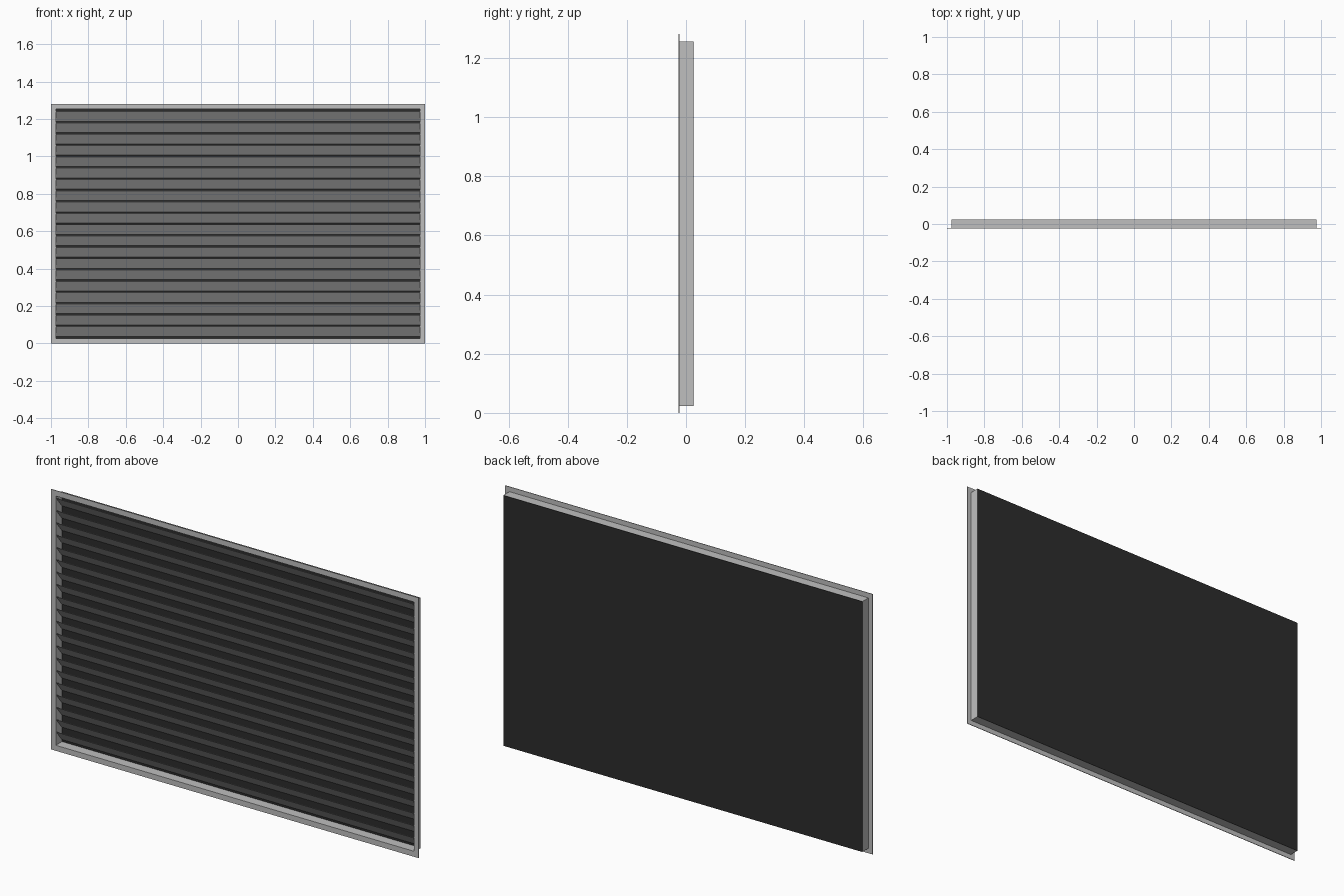
import bpy
import bmesh

cube = bpy.data.objects.get("Cube")
if cube:
    bpy.data.objects.remove(cube, do_unlink=True)


def material(name, value):
    m = bpy.data.materials.new(name)
    m.use_nodes = True
    colour = (value, value, value, 1)
    m.diffuse_color = colour
    m.node_tree.nodes["Principled BSDF"].inputs["Base Color"].default_value = colour
    return m


metal = material("light grey metal", 0.52)
black = material("black backing", 0.025)

MID = 0.64                    # height of the centre
HALF_X, HALF_Z = 1.0, 0.64    # outer flange half sizes
BOX_X, BOX_Z = 0.977, 0.616   # sleeve half sizes
WALL = 0.003
FRONT, BACK = -0.025, 0.025


def finish(name, bm, mat):
    bmesh.ops.recalc_face_normals(bm, faces=bm.faces)
    mesh = bpy.data.meshes.new(name)
    bm.to_mesh(mesh)
    bm.free()
    mesh.materials.append(mat)
    obj = bpy.data.objects.new(name, mesh)
    bpy.context.collection.objects.link(obj)
    return obj


def ring(name, outer, inner, y0, y1, mat):
    """Rectangular frame lying between two depths."""
    bm = bmesh.new()
    corners = [(-1, -1), (1, -1), (1, 1), (-1, 1)]
    loops = [[bm.verts.new((sx * hx, y, MID + sz * hz)) for sx, sz in corners]
             for (hx, hz), y in ((outer, y0), (outer, y1), (inner, y1), (inner, y0))]
    for a, b in zip(loops, loops[1:] + loops[:1]):
        for i in range(4):
            j = (i + 1) % 4
            bm.faces.new((a[i], a[j], b[j], b[i]))
    return finish(name, bm, mat)


def prism(name, profile, half_x, mat):
    """Closed (y, z) profile extruded across the width."""
    bm = bmesh.new()
    left, right = [[bm.verts.new((x, y, z)) for y, z in profile]
                   for x in (-half_x, half_x)]
    bm.faces.new(left)
    bm.faces.new(right)
    n = len(profile)
    for i in range(n):
        j = (i + 1) % n
        bm.faces.new((left[i], left[j], right[j], right[i]))
    return finish(name, bm, mat)


# Front flange and the sleeve behind it
inside = (BOX_X - WALL, BOX_Z - WALL)
ring("front_flange", (HALF_X, HALF_Z), inside, FRONT, FRONT + WALL, metal)
ring("sleeve", (BOX_X, BOX_Z), inside, FRONT + WALL, BACK - 0.001, metal)

# Closed back
prism("back_plate", [(BACK - 0.002, MID - BOX_Z), (BACK, MID - BOX_Z),
                     (BACK, MID + BOX_Z), (BACK - 0.002, MID + BOX_Z)],
      BOX_X, black)

# Slanted slats, high at the front and low at the back
COUNT, PITCH = 20, 0.0605
DEPTH, RISE, THICK = 0.021, 0.026, 0.002
for i in range(COUNT):
    z = MID + (i - (COUNT - 1) / 2) * PITCH
    prism(f"slat_{i + 1}", [(-DEPTH, z + RISE - THICK / 2), (-DEPTH, z + RISE + THICK / 2),
                            (DEPTH, z - RISE + THICK / 2), (DEPTH, z - RISE - THICK / 2)],
          BOX_X - WALL, metal)
